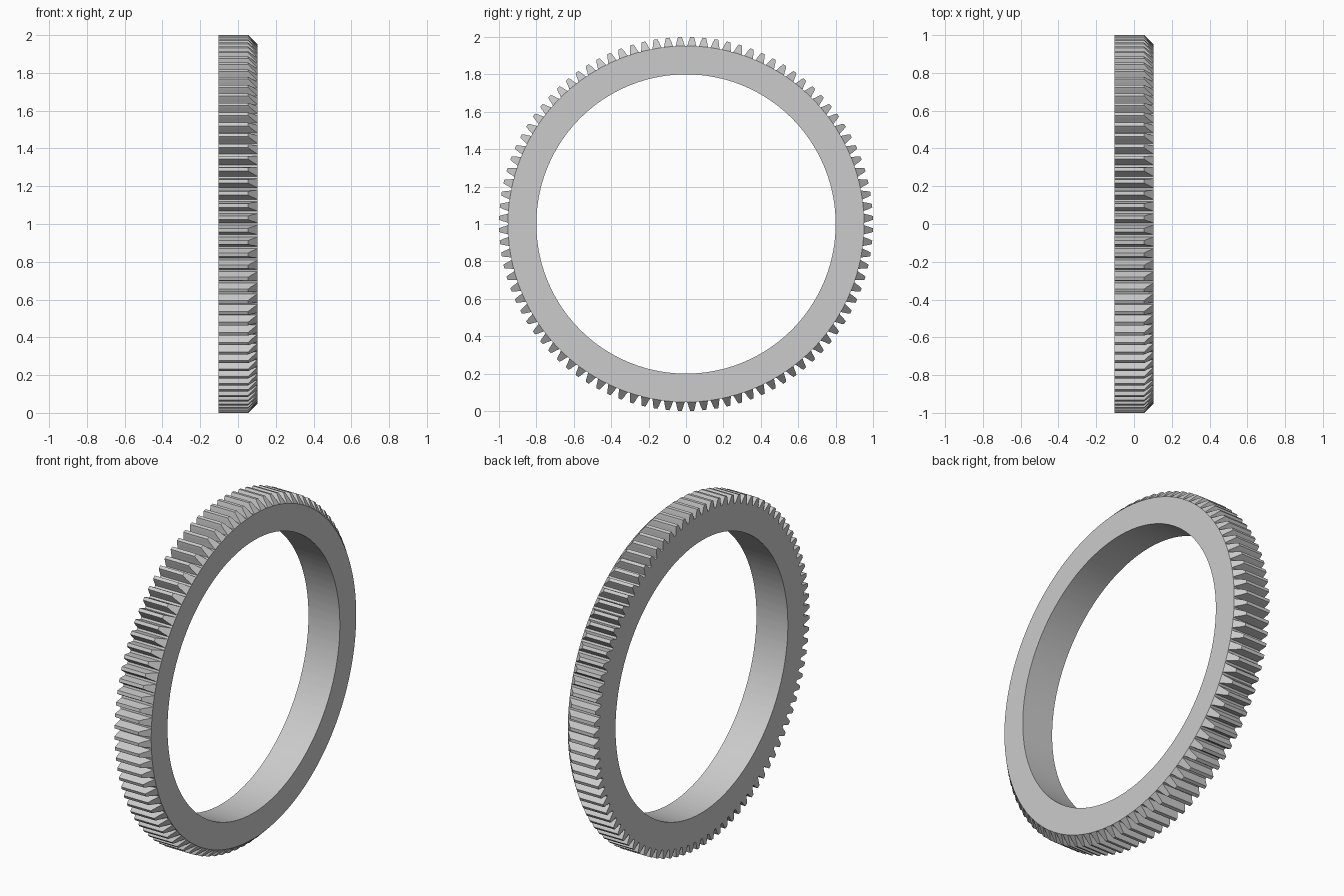
import bpy, bmesh, math

cube = bpy.data.objects.get("Cube")
if cube:
    bpy.data.objects.remove(cube, do_unlink=True)

TEETH = 96
BORE, ROOT = 0.80, 0.952
BACK, FRONT = -0.102, 0.102
# tooth half profile: radius, half width
FLANK = [(ROOT, 0.025), (0.965, 0.0205), (0.983, 0.016), (1.0, 0.0095)]

steel = bpy.data.materials.new("steel_grey")
steel.use_nodes = True
colour = (0.6, 0.6, 0.6, 1)
steel.diffuse_color = colour
steel.node_tree.nodes["Principled BSDF"].inputs["Base Color"].default_value = colour

bm = bmesh.new()


def pair(r, a):
    """Back and front vertex; the front one follows the 45 degree chamfer."""
    y, z = r * math.sin(a), 1 + r * math.cos(a)
    front = FRONT - max(0, r - ROOT)
    return bm.verts.new((BACK, y, z)), bm.verts.new((front, y, z))


# Vertices of every tooth and of the bore below its two root corners
teeth, bore = [], []
for i in range(TEETH):
    mid = (i + 0.5) * math.tau / TEETH
    left = [pair(r, mid - w / r) for r, w in FLANK]
    right = [pair(r, mid + w / r) for r, w in FLANK]
    teeth.append((left, right))
    bore.append([pair(BORE, mid + s * FLANK[0][1] / ROOT) for s in (-1, 1)])


def wall(p, q):
    bm.faces.new((p[0], p[1], q[1], q[0]))


def annulus(p, q, inner_p, inner_q):
    for side in (0, 1):
        bm.faces.new((p[side], q[side], inner_q[side], inner_p[side]))
    wall(inner_p, inner_q)


for i, (left, right) in enumerate(teeth):
    # Flanks, tip and end faces of the tooth
    for k in range(len(FLANK) - 1):
        wall(left[k], left[k + 1])
        wall(right[k], right[k + 1])
        for side in (0, 1):
            bm.faces.new([v[side] for v in (left[k], left[k + 1], right[k + 1], right[k])])
    wall(left[-1], right[-1])
    # Ring below the tooth and below the gap that follows
    j = (i + 1) % TEETH
    following = teeth[j][0][0]
    annulus(left[0], right[0], *bore[i])
    annulus(right[0], following, bore[i][1], bore[j][0])
    wall(right[0], following)

bmesh.ops.recalc_face_normals(bm, faces=bm.faces)
mesh = bpy.data.meshes.new("ring_gear")
bm.to_mesh(mesh)
bm.free()
mesh.materials.append(steel)
gear = bpy.data.objects.new("ring_gear", mesh)
bpy.context.collection.objects.link(gear)

# Smooth bore, sharp teeth
bpy.context.view_layer.objects.active = gear
gear.select_set(True)
bpy.ops.object.shade_smooth_by_angle(angle=math.radians(20))
